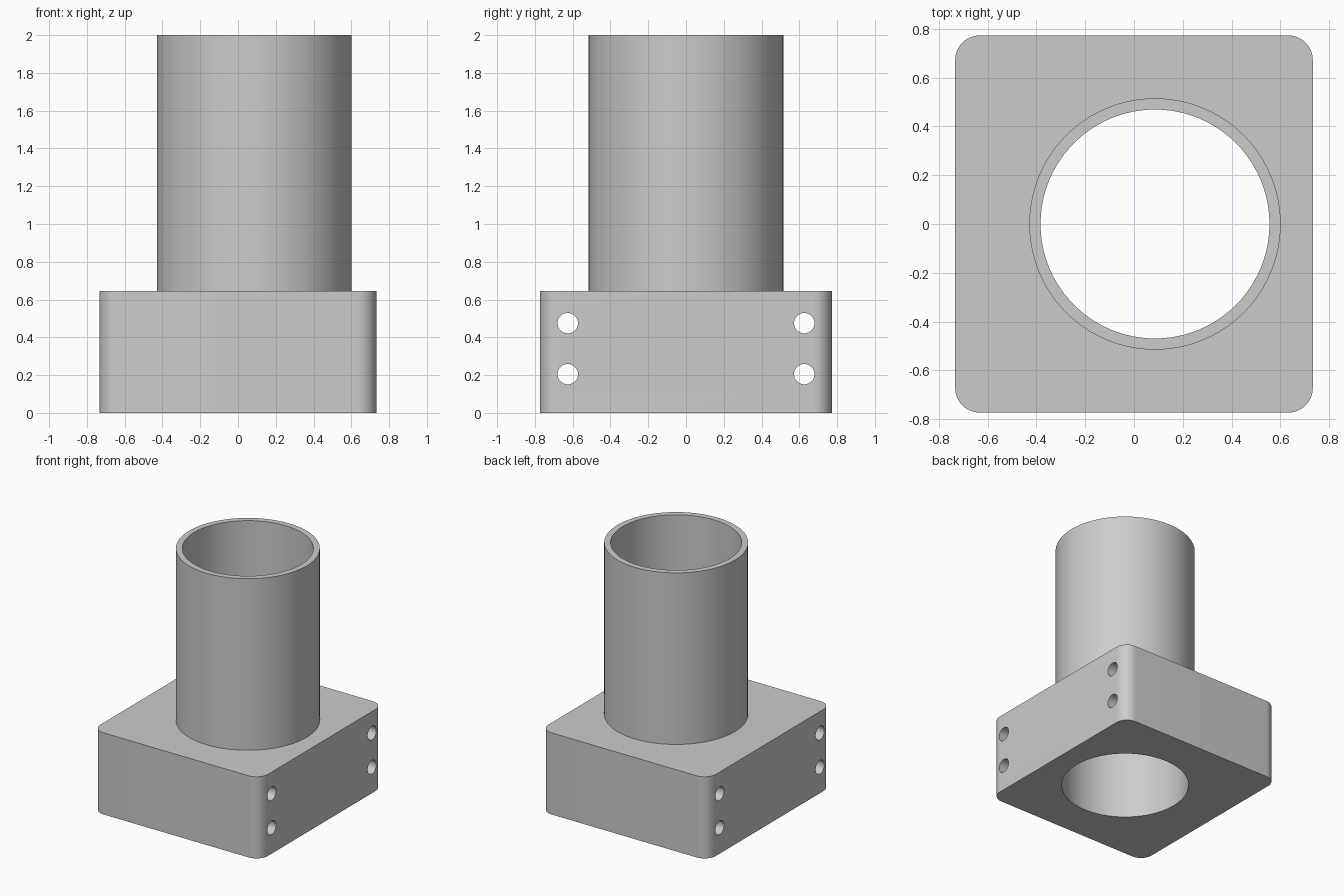
import bpy, bmesh, math
from mathutils import Matrix

if "Cube" in bpy.data.objects:
    bpy.data.objects.remove(bpy.data.objects["Cube"], do_unlink=True)

WIDTH, DEPTH, BASE_H, TOP = 1.465, 1.545, 0.645, 2.0
CORNER_R = 0.1
TUBE_X, OUTER_R, INNER_R = 0.086, 0.515, 0.469
HOLE_R, HOLE_Y, HOLE_Z = 0.054, 0.626, (0.205, 0.475)
SEGMENTS = 96

grey = bpy.data.materials.new("light_grey")
grey.use_nodes = True
grey.diffuse_color = (0.6, 0.6, 0.6, 1)
grey.node_tree.nodes["Principled BSDF"].inputs["Base Color"].default_value = (0.6, 0.6, 0.6, 1)


def make_object(name, bm):
    bmesh.ops.recalc_face_normals(bm, faces=bm.faces)
    mesh = bpy.data.meshes.new(name)
    bm.to_mesh(mesh)
    bm.free()
    mesh.materials.append(grey)
    obj = bpy.data.objects.new(name, mesh)
    bpy.context.collection.objects.link(obj)
    return obj


def activate(obj):
    bpy.ops.object.select_all(action='DESELECT')
    obj.select_set(True)
    bpy.context.view_layer.objects.active = obj


def add_cylinder(bm, radius, length, matrix, segments):
    bmesh.ops.create_cone(bm, cap_ends=True, segments=segments, radius1=radius,
                          radius2=radius, depth=length, matrix=matrix)


# Base block with rounded vertical corners
bm = bmesh.new()
bmesh.ops.create_cube(bm, size=1, matrix=Matrix.Translation((0, 0, BASE_H / 2))
                      @ Matrix.Diagonal((WIDTH, DEPTH, BASE_H, 1)))
uprights = [e for e in bm.edges if abs(e.verts[0].co.z - e.verts[1].co.z) > 0.1]
bmesh.ops.bevel(bm, geom=uprights, offset=CORNER_R, segments=12, profile=0.5,
                affect='EDGES')
base = make_object("base_block", bm)

# Cutter: vertical bore and four cross-drilled bolt holes
bm = bmesh.new()
add_cylinder(bm, INNER_R, 2 * TOP, Matrix.Translation((TUBE_X, 0, 0)), SEGMENTS)
for side in (-1, 1):
    for z in HOLE_Z:
        place = Matrix.Translation((0, side * HOLE_Y, z)) @ Matrix.Rotation(math.pi / 2, 4, 'Y')
        add_cylinder(bm, HOLE_R, 2 * WIDTH, place, 32)
cutter = make_object("hole_cutter", bm)
cutter.hide_render = True

cut = base.modifiers.new("holes", 'BOOLEAN')
cut.operation, cut.solver, cut.object = 'DIFFERENCE', 'EXACT', cutter
activate(base)
bpy.ops.object.modifier_apply(modifier=cut.name)
bpy.data.objects.remove(cutter, do_unlink=True)

# Tube: wall profile spun around its axis, open where it meets the base
bm = bmesh.new()
profile = [(INNER_R, BASE_H), (INNER_R, TOP), (OUTER_R, TOP), (OUTER_R, BASE_H)]
verts = [bm.verts.new((TUBE_X + r, 0, z)) for r, z in profile]
edges = [bm.edges.new(pair) for pair in zip(verts, verts[1:])]
bmesh.ops.spin(bm, geom=verts + edges, cent=(TUBE_X, 0, 0), axis=(0, 0, 1),
               angle=2 * math.pi, steps=SEGMENTS, use_merge=True)
bmesh.ops.remove_doubles(bm, verts=bm.verts, dist=0.0001)
tube = make_object("tube", bm)
# Open shells need a definite outward direction
wall = max(tube.data.polygons, key=lambda p: p.center.z)
if wall.normal.z < 0:
    tube.data.flip_normals()

for obj in (base, tube):
    activate(obj)
    bpy.ops.object.shade_smooth_by_angle(angle=math.radians(30))
